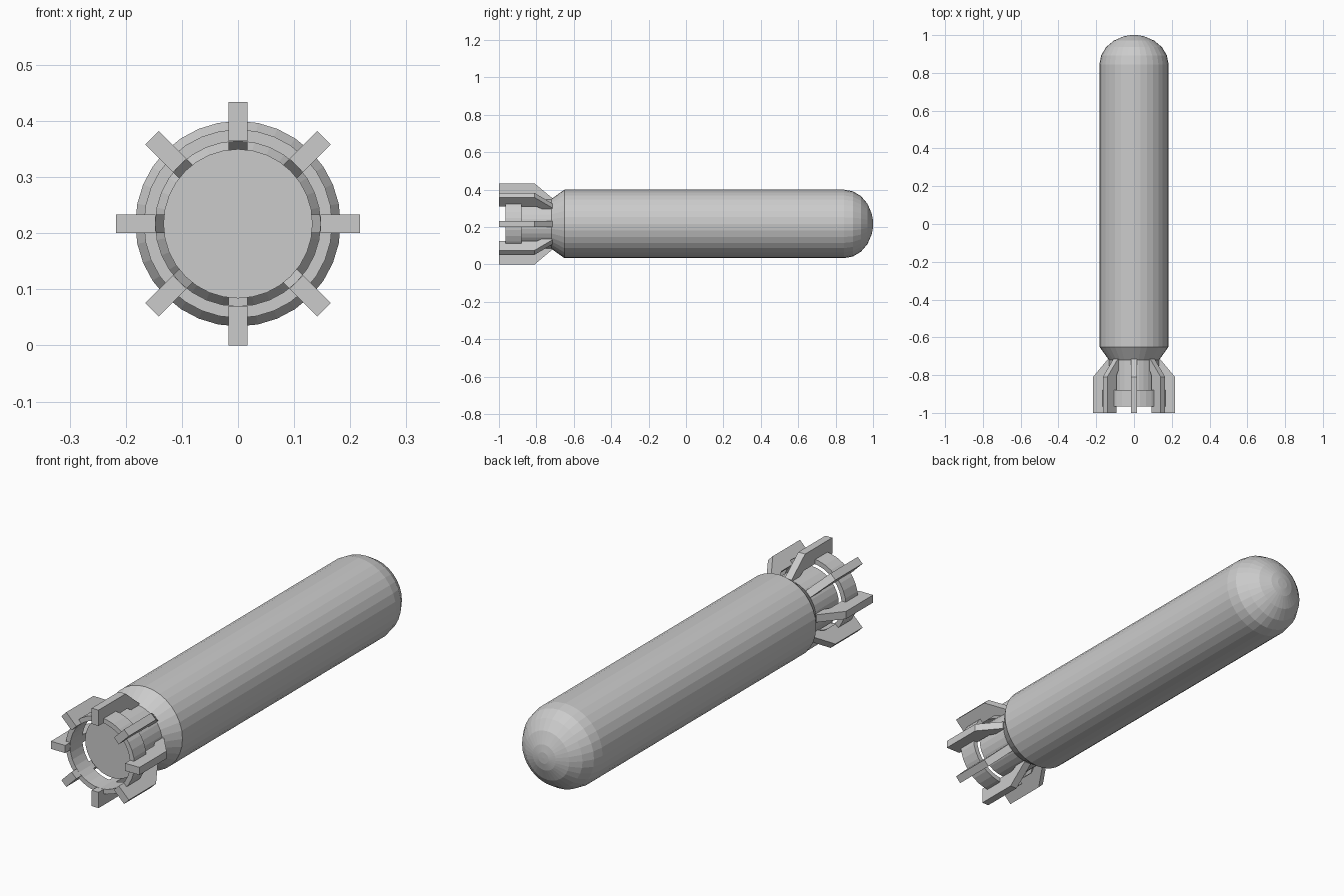
import bpy, bmesh, math

if "Cube" in bpy.data.objects:
    bpy.data.objects.remove(bpy.data.objects["Cube"])

CZ = 0.217   # height of the long axis
SEG = 32


def finish(name, bm):
    bmesh.ops.recalc_face_normals(bm, faces=bm.faces)
    me = bpy.data.meshes.new(name)
    bm.to_mesh(me)
    bm.free()
    ob = bpy.data.objects.new(name, me)
    ob.location.z = CZ
    bpy.context.collection.objects.link(ob)
    return ob


def lathe(name, profile, closed=False):
    """Revolve (y, radius) points about the y axis."""
    bm = bmesh.new()
    rings = []
    for y, r in profile:
        if r < 1e-6:
            rings.append([bm.verts.new((0, y, 0))] * SEG)
        else:
            rings.append([bm.verts.new((r * math.cos(2 * math.pi * i / SEG), y,
                                        r * math.sin(2 * math.pi * i / SEG)))
                          for i in range(SEG)])
    pairs = list(zip(rings, rings[1:]))
    if closed:
        pairs.append((rings[-1], rings[0]))
    for a, b in pairs:
        for i in range(SEG):
            j = (i + 1) % SEG
            bm.faces.new(dict.fromkeys((a[i], a[j], b[j], b[i])))
    return finish(name, bm)


# Main casing: tail stub, boat-tail cone, cylinder and rounded nose
STEPS = 5
nose = [(0.845 + 0.155 * math.sin(k * math.pi / 2 / STEPS),
         0.183 * math.cos(k * math.pi / 2 / STEPS)) for k in range(STEPS)]
lathe("casing", [(-0.88, 0), (-0.88, 0.133), (-0.72, 0.133), (-0.65, 0.183)]
      + nose + [(0.999, 0.025), (1.0, 0)])

# Tail ring joining the fins
lathe("tail_ring", [(-0.965, 0.147), (-0.965, 0.168), (-0.88, 0.168), (-0.88, 0.147)],
      closed=True)

# Eight bent tail fins
FIN = [(-1, 0.147), (-1, 0.217), (-0.81, 0.217), (-0.715, 0.138),
       (-0.715, 0.10), (-0.80, 0.147)]
for n in range(8):
    bm = bmesh.new()
    face = bm.faces.new([bm.verts.new((-0.0168, y, r)) for y, r in FIN])
    ext = bmesh.ops.extrude_face_region(bm, geom=[face])
    bmesh.ops.translate(bm, vec=(0.0336, 0, 0),
                        verts=[v for v in ext["geom"] if isinstance(v, bmesh.types.BMVert)])
    # extrude keeps the source face as the opposite cap
    fin = finish(f"tail_fin_{n + 1}", bm)
    fin.rotation_euler.y = n * math.pi / 4
